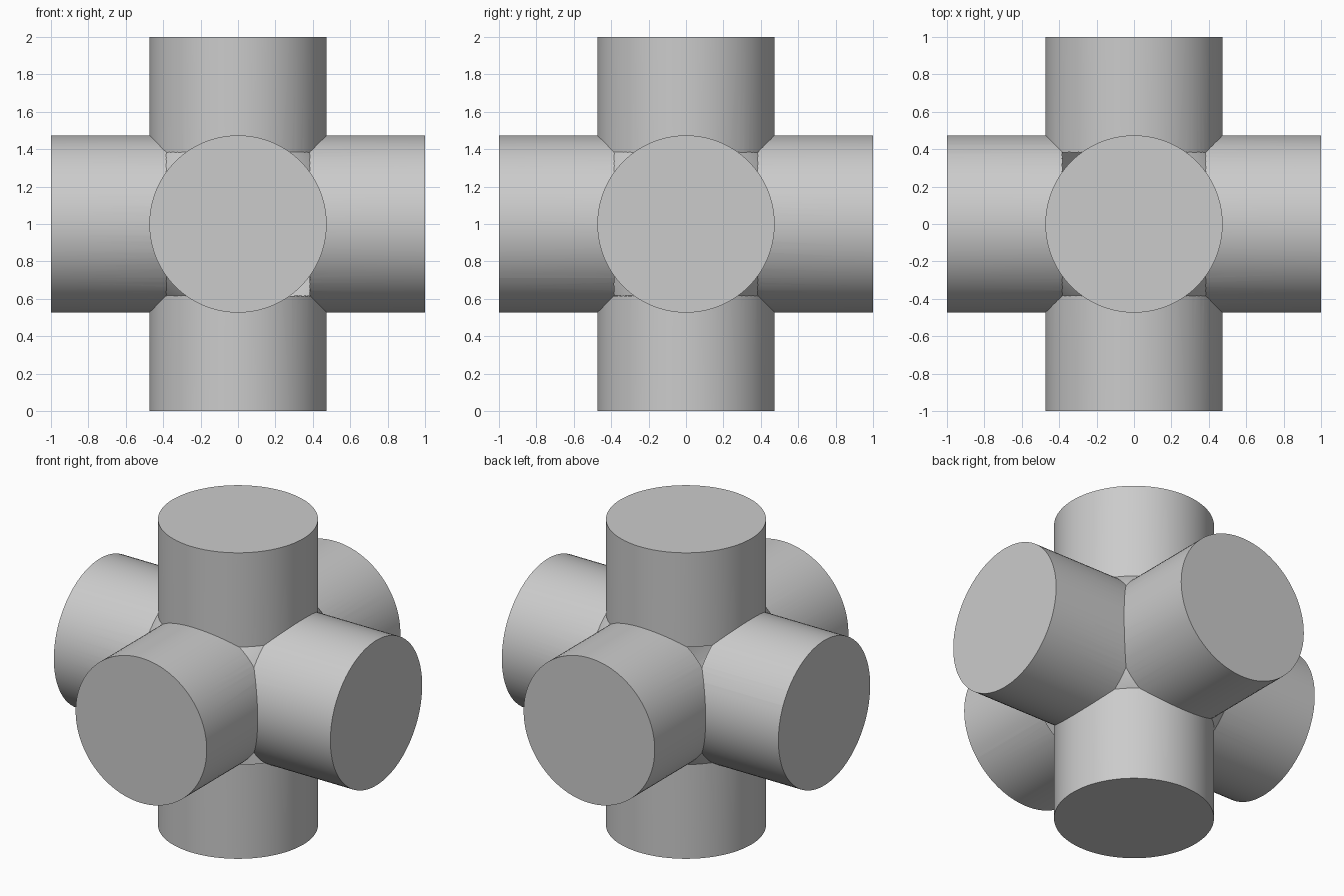
import bpy
from math import pi, radians

cube = bpy.data.objects.get("Cube")
if cube:
    bpy.data.objects.remove(cube, do_unlink=True)

RADIUS = 0.474
HUB_RADIUS = 0.61
CENTRE = (0, 0, 1)

grey = bpy.data.materials.new("plain grey")
grey.use_nodes = True
colour = (0.6, 0.6, 0.6, 1)
grey.diffuse_color = colour
grey.node_tree.nodes["Principled BSDF"].inputs["Base Color"].default_value = colour


def add_pipe(name, rotation):
    bpy.ops.mesh.primitive_cylinder_add(
        vertices=96, radius=RADIUS, depth=2, location=CENTRE, rotation=rotation)
    pipe = bpy.context.object
    pipe.name = name
    bpy.ops.object.transform_apply(location=True, rotation=True, scale=True)
    pipe.data.materials.append(grey)
    return pipe


# Three solid pipes crossing at right angles
cross = add_pipe("six_way_pipe_cross", (0, 0, 0))
side_pipe = add_pipe("side_pipe", (0, pi / 2, 0))
front_pipe = add_pipe("front_pipe", (pi / 2, 0, 0))

# Round hub that softens the inner corners
bpy.ops.mesh.primitive_uv_sphere_add(
    segments=96, ring_count=48, radius=HUB_RADIUS, location=CENTRE,
    rotation=(0.3, 0.2, 0.1))
hub = bpy.context.object
hub.name = "hub"
hub.data.materials.append(grey)

# Join everything into one solid
bpy.ops.object.select_all(action="DESELECT")
cross.select_set(True)
bpy.context.view_layer.objects.active = cross
for part in (side_pipe, front_pipe, hub):
    union = cross.modifiers.new("join " + part.name, "BOOLEAN")
    union.operation = "UNION"
    union.solver = "EXACT"
    union.object = part
    bpy.ops.object.modifier_apply(modifier=union.name)
    bpy.data.objects.remove(part, do_unlink=True)

bpy.ops.object.shade_smooth_by_angle(angle=radians(25))
